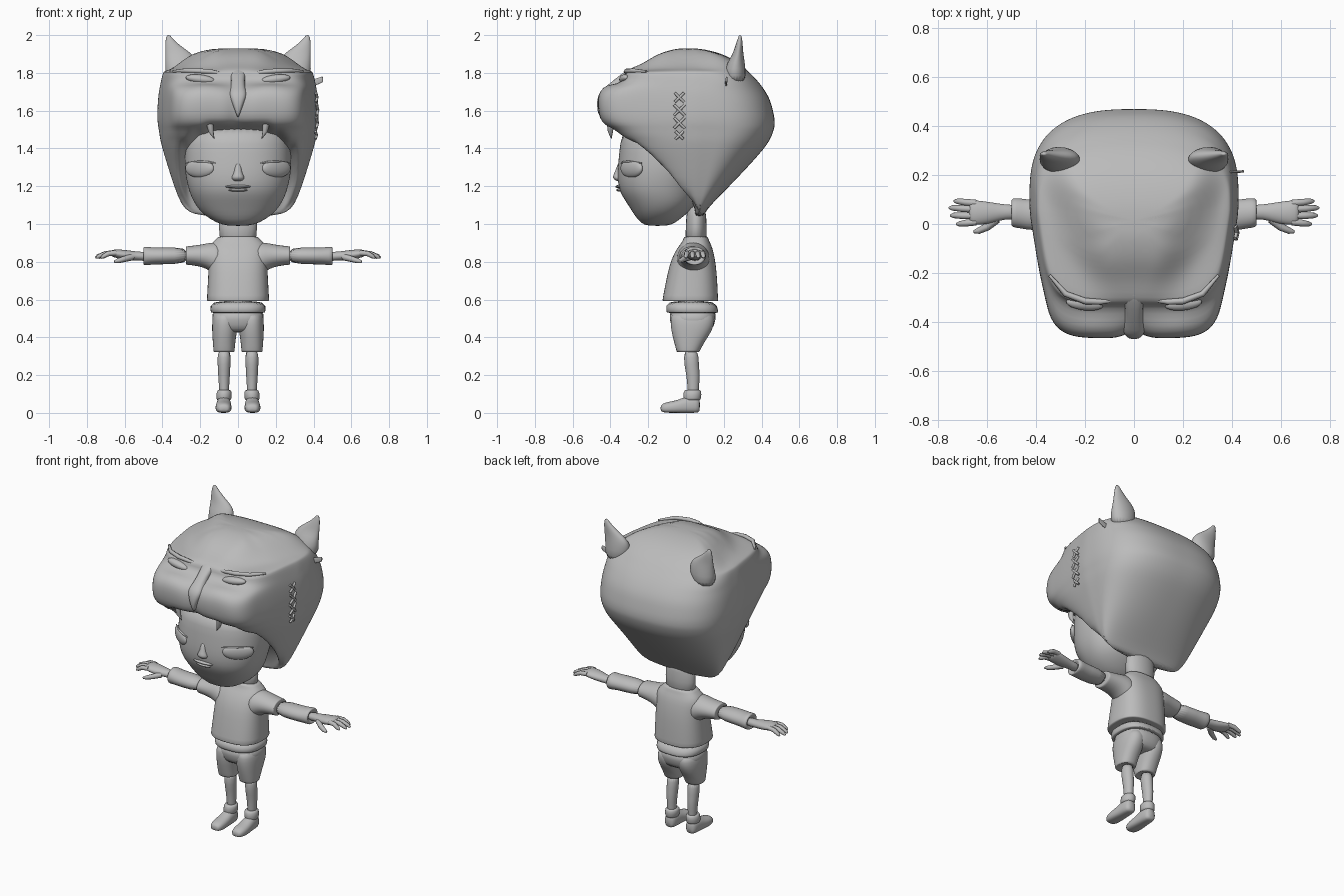
import bpy, bmesh, math
from mathutils import Vector

mat = bpy.data.materials.new("plain grey")
mat.diffuse_color = (0.5, 0.5, 0.5, 1)


def clamp(t):
    return max(0.0, min(1.0, t))


def step(t):
    t = clamp(t)
    return t * t * (3 - 2 * t)


def finish(name, bm, sub=1):
    bmesh.ops.recalc_face_normals(bm, faces=bm.faces)
    me = bpy.data.meshes.new(name)
    bm.to_mesh(me)
    bm.free()
    ob = bpy.data.objects.new(name, me)
    bpy.context.collection.objects.link(ob)
    me.materials.append(mat)
    for p in me.polygons:
        p.use_smooth = True
    if sub:
        m = ob.modifiers.new("smooth", 'SUBSURF')
        m.levels = m.render_levels = sub
    return ob


def loft(name, rings, axis='z', seg=20, n=(2, 2), mid=0.5, side=1, deform=None, sub=1):
    """Rings are (position, a0, a1, b0, b1[, n_low[, n_high]]) across the given axis."""
    bm = bmesh.new()
    rows = []
    for ring in rings:
        t, a0, a1, b0, b1 = ring[:5]
        nl = ring[5] if len(ring) > 5 else n[0]
        nh = ring[6] if len(ring) > 6 else n[1]
        row = []
        for i in range(seg):
            g = 2 * math.pi * i / seg
            c, s = math.cos(g), math.sin(g)
            e = nl if s < 0 else nh
            r = (abs(c) ** e + abs(s) ** e) ** (-1 / e)
            bc = b0 + mid * (b1 - b0)
            a = (a0 + a1) / 2 + (a1 - a0) / 2 * c * r
            b = bc + (bc - b0 if s < 0 else b1 - bc) * s * r
            p = {'z': Vector((a, b, t)), 'x': Vector((t, a, b)), 'y': Vector((a, t, b))}[axis]
            if deform:
                p = deform(p, s, b1)
            p.x *= side
            row.append(bm.verts.new(p))
        rows.append(row)
    for r0, r1 in zip(rows, rows[1:]):
        for i in range(seg):
            j = (i + 1) % seg
            bm.faces.new((r0[i], r0[j], r1[j], r1[i]))
    bm.faces.new(rows[0])
    bm.faces.new(rows[-1])
    return finish(name, bm, sub)


def ball(name, loc, size, rot=(0, 0, 0), top=1.0):
    bm = bmesh.new()
    bmesh.ops.create_uvsphere(bm, u_segments=24, v_segments=14, radius=1)
    for v in bm.verts:
        v.co.z = min(v.co.z, top)
    ob = finish(name, bm, 0)
    ob.location, ob.scale, ob.rotation_euler = loc, size, rot
    return ob


def rod(name, pts, radii):
    cu = bpy.data.curves.new(name, 'CURVE')
    cu.dimensions, cu.bevel_depth, cu.bevel_resolution = '3D', 1, 2
    cu.use_fill_caps = True
    sp = cu.splines.new('POLY')
    sp.points.add(len(pts) - 1)
    for p, co, r in zip(sp.points, pts, radii):
        p.co, p.radius = (*co, 1), r
    sp.use_smooth = True
    ob = bpy.data.objects.new(name, cu)
    bpy.context.collection.objects.link(ob)
    cu.materials.append(mat)


# Hood: (height, front, back, half width, front squareness)
hood = [(1.04, .02, .09, .2, 2.5), (1.065, .01, .105, .262, 3), (1.1, -.02, .13, .3, 3), (1.2, -.12, .23, .338, 4),
        (1.3, -.21, .325, .37, 4), (1.4, -.30, .415, .4, 5), (1.44, -.335, .44, .41, 5), (1.47, -.36, .455, .415, 6),
        (1.505, -.395, .467, .42, 6), (1.525, -.435, .47, .424, 6), (1.56, -.458, .469, .427, 6),
        (1.6, -.467, .46, .427, 6), (1.65, -.467, .448, .424, 6), (1.69, -.455, .428, .42, 6),
        (1.72, -.42, .408, .415, 6), (1.74, -.365, .393, .411, 6), (1.77, -.325, .368, .405, 6),
        (1.8, -.328, .338, .397, 6), (1.82, -.305, .318, .39, 5), (1.84, -.25, .294, .38, 4),
        (1.865, -.205, .258, .365, 3.5), (1.89, -.165, .213, .34, 3), (1.91, -.12, .16, .28, 2.5),
        (1.924, -.07, .1, .19, 2), (1.93, -.03, .05, .09, 2)]


def shape_hood(p, s, back):
    p.x *= 1 - .13 * clamp((.05 - p.y) / .35)
    ax = abs(p.x)
    arch = 1.512 - .1 * clamp((ax - .14) / .12) ** 2
    if s < 0 and p.z < arch:                      # arched face opening
        p.y += step((.31 - ax) / .035) * min(.12, (back - p.y) * .4)
    if s < 0 and 1.51 < p.z < 1.73:               # split between muzzle lobes
        p.y += .025 * math.exp(-(p.x / .05) ** 2)
        p.z += .018 * math.exp(-((ax - .17) / .1) ** 2) * (p.z > 1.6)
    if p.z > 1.805:                               # V shaped forehead
        p.z -= .8 * step((ax - .03 - (p.y + .3) * .42) / .17) * (p.z - 1.805) * step((.34 - p.y) / .12)
    return p


loft("hood", [(z, -w, w, f, b, k, 2.3 + .4 * step((z - 1.3) / .3)) for z, f, b, w, k in hood], seg=96, mid=.62,
     deform=shape_hood)

# Head, neck
head = [(.99, -.2, -.1, .05), (1.003, -.24, -.06, .11), (1.05, -.275, 0, .185), (1.1, -.305, .05, .225),
        (1.15, -.34, .07, .25), (1.2, -.36, .08, .266), (1.27, -.363, .1, .28), (1.33, -.358, .1, .283),
        (1.42, -.35, .1, .278), (1.53, -.33, .1, .26)]
loft("head", [(z, -w, w, f, b) for z, f, b, w in head], seg=40, n=(2.3, 2.2))
loft("neck", [(.9, -.105, .105, -.01, .115), (.97, -.1, .1, 0, .108), (1.12, -.105, .105, 0, .11)])
loft("nose", [(1.225, -.02, .02, -.365, -.33), (1.238, -.036, .036, -.385, -.33), (1.252, -.034, .034, -.39, -.33),
              (1.275, -.02, .02, -.376, -.33), (1.33, -.018, .018, -.36, -.33)], seg=14)
ball("upper_lip", (0, -.352, 1.198), (.068, .022, .009))
ball("lower_lip", (0, -.347, 1.18), (.05, .022, .009))

# Hood nose bridge
loft("hood_nose", [(1.565, -.005, .005, -.457, -.43), (1.6, -.015, .015, -.47, -.42), (1.65, -.036, .036, -.472, -.4),
                   (1.69, -.05, .05, -.462, -.38), (1.715, -.04, .04, -.44, -.34), (1.76, -.033, .033, -.385, -.28),
                   (1.81, -.045, .045, -.322, -.2), (1.84, -.05, .05, -.262, -.15)], seg=20, n=(3, 2))

# Sweater body, hem band, shorts seat
loft("sweater", [(.592, -.15, .15, -.11, .16), (.592, -.165, .165, -.125, .17), (.598, -.165, .165, -.125, .17),
                 (.75, -.156, .156, -.096, .163), (.82, -.155, .155, -.075, .152), (.875, -.155, .155, -.045, .14),
                 (.905, -.135, .135, -.02, .125), (.925, -.108, .108, -.012, .117), (.938, -.106, .106, -.01, .115)],
     seg=32, n=(2.7, 2.7))
loft("hem_band", [(.53, -.13, .13, -.085, .16), (.53, -.143, .143, -.102, .17), (.535, -.144, .144, -.103, .17),
                  (.6, -.154, .154, -.113, .163)], seg=32, n=(2.7, 2.7))
loft("shorts_seat", [(.425, -.1, .1, -.04, .11), (.44, -.125, .125, -.072, .14), (.49, -.138, .138, -.087, .158),
                     (.56, -.138, .138, -.092, .163)], seg=28, n=(2.6, 2.6))

for sd, tag in ((1, "_left"), (-1, "_right")):
    # Face eyes and lids
    ball("eye" + tag, (sd * .203, -.288, 1.295), (.092, .027, .05), (0, 0, sd * .64), .65)
    rod("eyelid" + tag, [(sd * x, y, z) for x, y, z in ((.12, -.343, 1.322), (.16, -.33, 1.328),
                                                        (.21, -.302, 1.33), (.275, -.235, 1.322))], (.003, .006, .006, .003))
    # Hood eyes, brows, ears, fangs
    ball("hood_eye" + tag, (sd * .2, -.325, 1.767), (.078, .028, .024), (0, -sd * .12, sd * .1))
    rod("hood_brow" + tag, [(sd * x, y, z) for x, y, z in ((.07, -.31, 1.795), (.14, -.318, 1.806), (.2, -.315, 1.81),
                                                          (.28, -.285, 1.812), (.345, -.21, 1.808))], (.006, .012, .013, .012, .006))
    loft("ear" + tag, [(1.74, .24, .385, .2, .32), (1.83, .215, .387, .205, .315), (1.88, .225, .386, .235, .308),
                       (1.91, .255, .386, .25, .303), (1.94, .3, .386, .26, .301), (1.97, .335, .384, .27, .299),
                       (1.99, .353, .38, .277, .295), (2.0, .36, .374, .281, .29)], seg=20, side=sd)
    rod("fang" + tag, [(sd * .148, -.4, 1.53), (sd * .143, -.4, 1.49), (sd * .125, -.395, 1.45)], (.019, .014, .001))
    # Sleeves and cuffs
    loft("shoulder_sleeve" + tag, [(.07, -.06, .13, .7, .905), (.13, -.048, .125, .735, .904), (.165, -.04, .12, .763, .898),
                                   (.21, -.036, .112, .777, .889), (.272, -.034, .104, .784, .882),
                                   (.275, -.034, .104, .784, .882), (.276, -.02, .09, .8, .87)], 'x', side=sd)
    loft("lower_sleeve" + tag, [(.25, -.03, .098, .788, .878), (.42, -.028, .098, .786, .876), (.46, -.018, .105, .785, .876),
                                (.5, -.015, .108, .778, .884), (.503, 0, .09, .79, .87), (.48, .02, .07, .81, .85)], 'x', side=sd)
    # Hand and fingers
    loft("hand" + tag, [(.47, .015, .08, .8, .855), (.53, .02, .08, .807, .853), (.57, .005, .088, .806, .86),
                        (.62, -.005, .095, .812, .866), (.66, -.005, .1, .824, .866), (.675, .01, .09, .833, .858)],
         'x', 14, side=sd)
    for i, (y0, y1, end) in enumerate(((.085, .093, .735), (.06, .066, .755), (.033, .035, .75), (.008, .0, .725))):
        rod("finger%d" % i + tag, [(sd * .645, y0, .846), (sd * (.645 + end) / 2, (y0 + y1) / 2, .844),
                                   (sd * (end - .012), y1, .828), (sd * end, y1, .82)], (.014, .014, .011, .005))
    rod("thumb" + tag, [(sd * .56, .02, .825), (sd * .6, -.012, .815), (sd * .635, -.028, .805), (sd * .655, -.032, .8)],
        (.018, .016, .013, .006))
    # Shorts legs, legs, ankle bands, shoes
    loft("shorts_leg" + tag, [(.33, .04, .11, -.02, .05), (.32, .02, .128, -.048, .07), (.325, .018, .13, -.05, .072),
                              (.38, .014, .134, -.065, .1), (.44, .003, .138, -.08, .143), (.49, .003, .137, -.083, .152),
                              (.54, .01, .125, -.075, .14)], n=(2.4, 2.4), side=sd)
    loft("leg" + tag, [(.08, .045, .1, .01, .07), (.13, .048, .1, .008, .068), (.2, .042, .106, .002, .075),
                       (.25, .04, .108, -.01, .068), (.34, .034, .112, -.015, .068)], seg=16, side=sd)
    loft("ankle_band" + tag, [(.065, .04, .11, -.01, .075), (.072, .034, .116, -.016, .08), (.118, .03, .115, -.015, .085),
                              (.122, .045, .1, 0, .07)], seg=16, side=sd)
    loft("shoe" + tag, [(-.135, .055, .095, .012, .035), (-.125, .042, .11, .003, .05), (-.09, .033, .12, 0, .06),
                        (-.04, .035, .118, 0, .068), (0, .036, .114, 0, .09), (.055, .038, .112, 0, .09),
                        (.075, .05, .1, .005, .08)], 'y', 16, n=(4, 2.3), side=sd)

# Cross stitches and pin on one side of the hood
for z, x, h in ((1.47, .41, .02), (1.535, .415, .028), (1.603, .417, .028), (1.67, .413, .024)):
    for d in (-1, 1):
        rod("stitch", [(x, -.035 - d * h, z - h), (x + .006, -.035, z), (x, -.035 + d * h, z + h)], (.007, .008, .007))
loft("pin", [(.36, .207, .217, 1.72, 1.755), (.4, .207, .217, 1.728, 1.765), (.445, .21, .22, 1.748, 1.782),
             (.45, .21, .22, 1.752, 1.78)], 'x', 12, n=(4, 4))
